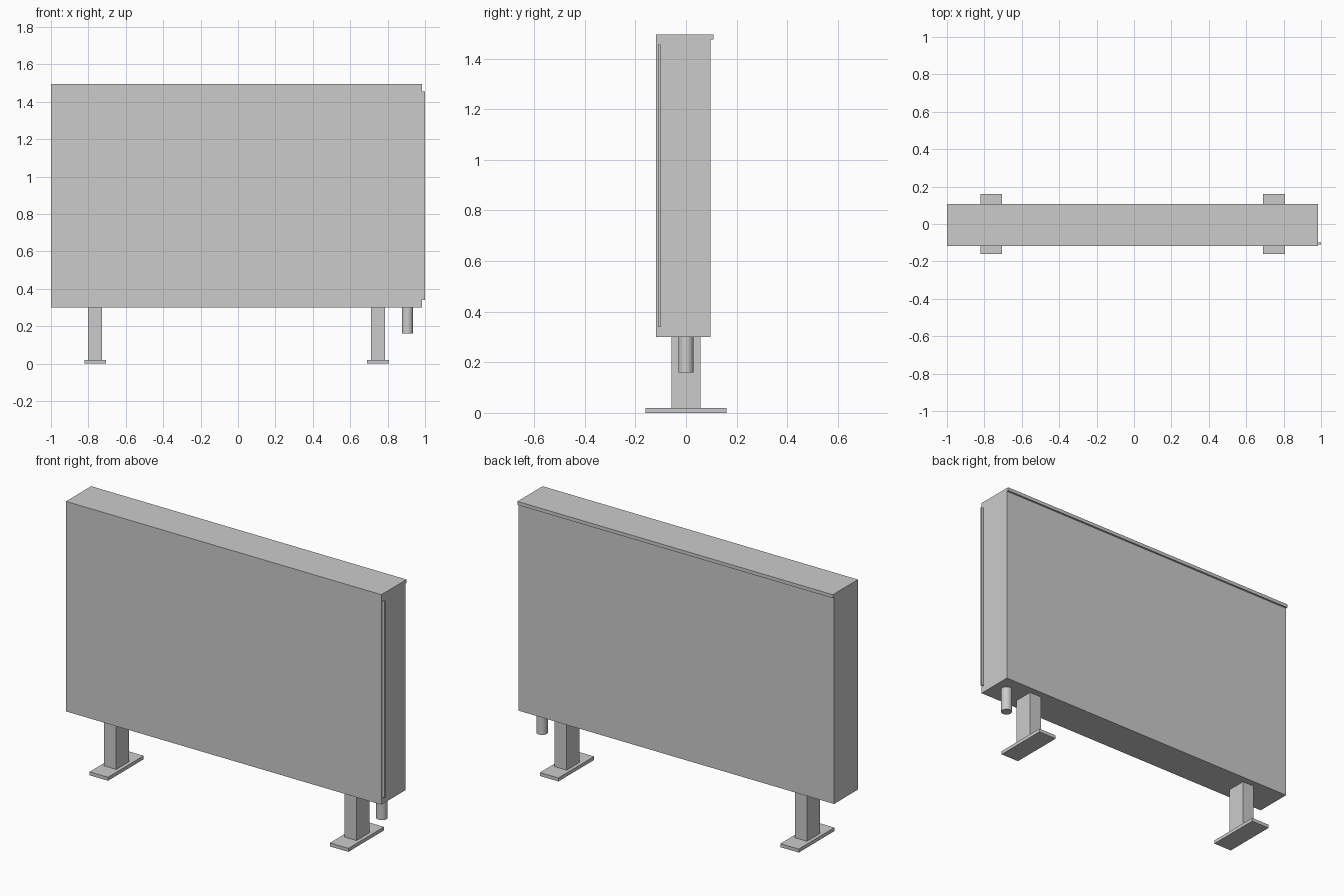
import bpy, bmesh

if "Cube" in bpy.data.objects:
    bpy.data.objects.remove(bpy.data.objects["Cube"])

CX = -0.0075  # centre of the cabinet in x


def box(name, x0, x1, y0, y1, z0, z1):
    bm = bmesh.new()
    bmesh.ops.create_cube(bm, size=1)
    for v in bm.verts:
        v.co.x = x1 if v.co.x > 0 else x0
        v.co.y = y1 if v.co.y > 0 else y0
        v.co.z = z1 if v.co.z > 0 else z0
    return finish(name, bm)


def finish(name, bm):
    bmesh.ops.recalc_face_normals(bm, faces=bm.faces)
    mesh = bpy.data.meshes.new(name)
    bm.to_mesh(mesh)
    bm.free()
    obj = bpy.data.objects.new(name, mesh)
    bpy.context.collection.objects.link(obj)
    return obj


# Cabinet: side profile (y, z) with a rear top lip, extruded along x
profile = [(-0.118, 0.30), (0.097, 0.30), (0.097, 1.475),
           (0.108, 1.475), (0.108, 1.495), (-0.118, 1.495)]
bm = bmesh.new()
face = bm.faces.new([bm.verts.new((-1.0, y, z)) for y, z in profile])
ext = bmesh.ops.extrude_face_region(bm, geom=[face])
side = [g for g in ext["geom"] if isinstance(g, bmesh.types.BMVert)]
bmesh.ops.translate(bm, verts=side, vec=(1.985, 0, 0))
finish("cabinet", bm)

# Thin vertical handle strip on the right side
box("side_strip", 0.985, 1.0, -0.110, -0.100, 0.34, 1.456)

# Two legs, each a post on a foot plate
for label, s in (("left", -1), ("right", 1)):
    x = CX + s * 0.7565
    box(label + "_post", x - 0.038, x + 0.038, -0.058, 0.058, 0.02, 0.30)
    box(label + "_foot", x - 0.058, x + 0.058, -0.16, 0.16, 0.0, 0.02)

# Cable conduit below the right end
bpy.ops.mesh.primitive_cylinder_add(vertices=32, radius=0.03, depth=0.14,
                                    location=(0.906, 0, 0.23))
conduit = bpy.context.object
conduit.name = "conduit"
bpy.ops.object.shade_smooth_by_angle()
